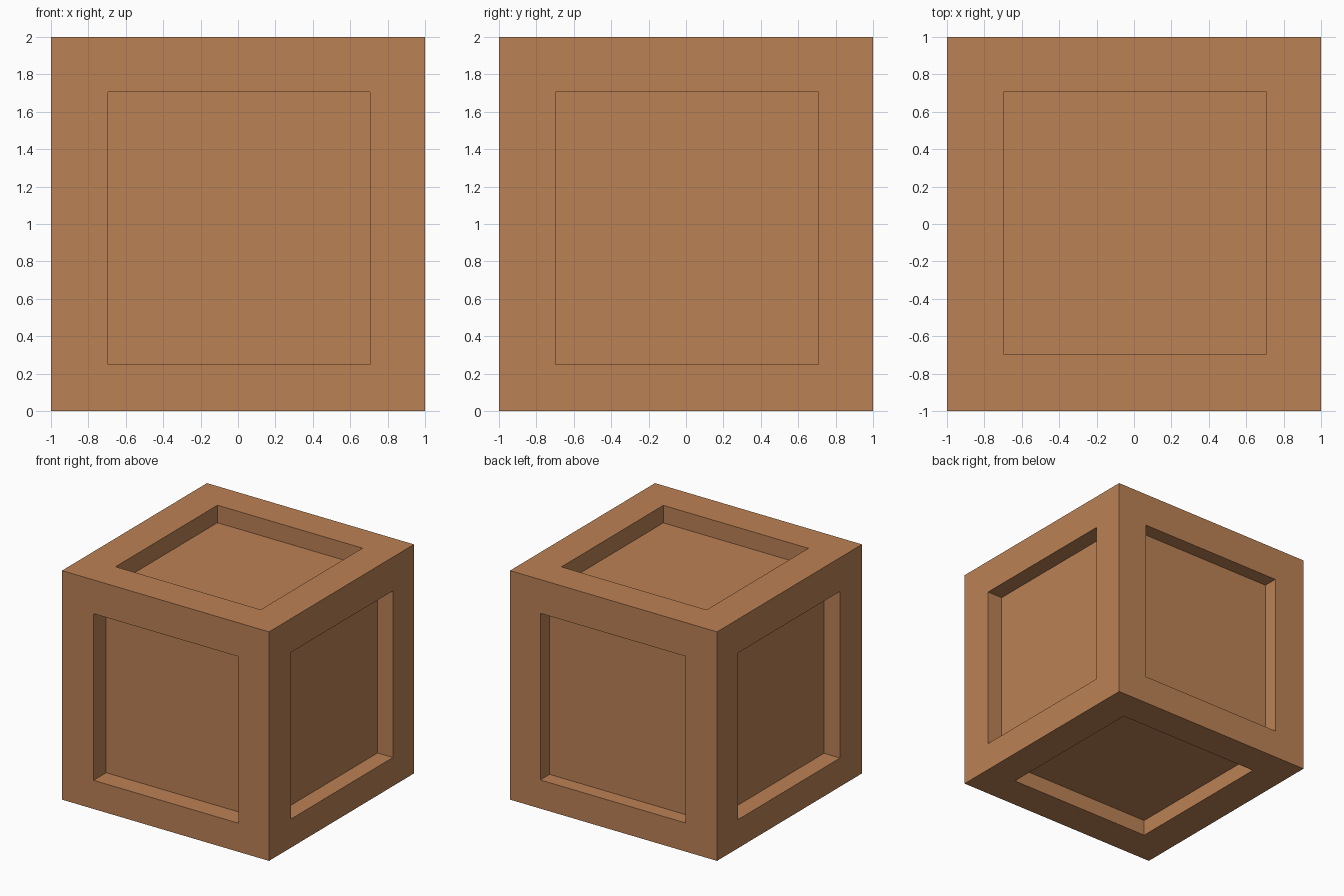
import bpy, bmesh
from mathutils import Vector

if "Cube" in bpy.data.objects:
    bpy.data.objects.remove(bpy.data.objects["Cube"])

# Recess on each side: outward normal -> (lower corner, upper corner, depth)
LOW, HIGH = Vector((-0.695, -0.697, 0.25)), Vector((0.707, 0.709, 1.705))
DEPTHS = {
    (0, -1, 0): 0.174,   # front
    (0, 1, 0): 0.128,    # back
    (1, 0, 0): 0.148,    # right
    (-1, 0, 0): 0.155,   # left
    (0, 0, 1): 0.153,    # top
    (0, 0, -1): 0.14,    # bottom
}

bm = bmesh.new()
bmesh.ops.create_cube(bm, size=2)
bmesh.ops.translate(bm, vec=(0, 0, 1), verts=bm.verts)
bm.normal_update()


def recess(face, normal, depth):
    """Inset a panel, fit it to the recess outline and push it inwards."""
    bmesh.ops.inset_individual(bm, faces=[face], thickness=0.3)
    centre = face.calc_center_median()
    for v in face.verts:
        for i in range(3):
            if abs(normal[i]) < 0.5:
                v.co[i] = HIGH[i] if v.co[i] > centre[i] else LOW[i]
    panel = bmesh.ops.extrude_discrete_faces(bm, faces=[face])["faces"][0]
    bmesh.ops.translate(bm, vec=-normal * depth, verts=panel.verts)


# Six framed sides of the crate
sides = [(f, f.normal.copy()) for f in bm.faces]
for face, normal in sides:
    recess(face, normal, DEPTHS[tuple(round(c) for c in normal)])

bmesh.ops.recalc_face_normals(bm, faces=bm.faces)
mesh = bpy.data.meshes.new("crate")
bm.to_mesh(mesh)
bm.free()

# Wood colour
wood = bpy.data.materials.new("wood")
wood.diffuse_color = (0.50, 0.22, 0.09, 1)
wood.use_nodes = True
wood.node_tree.nodes["Principled BSDF"].inputs["Base Color"].default_value = wood.diffuse_color
mesh.materials.append(wood)

crate = bpy.data.objects.new("crate", mesh)
bpy.context.collection.objects.link(crate)
